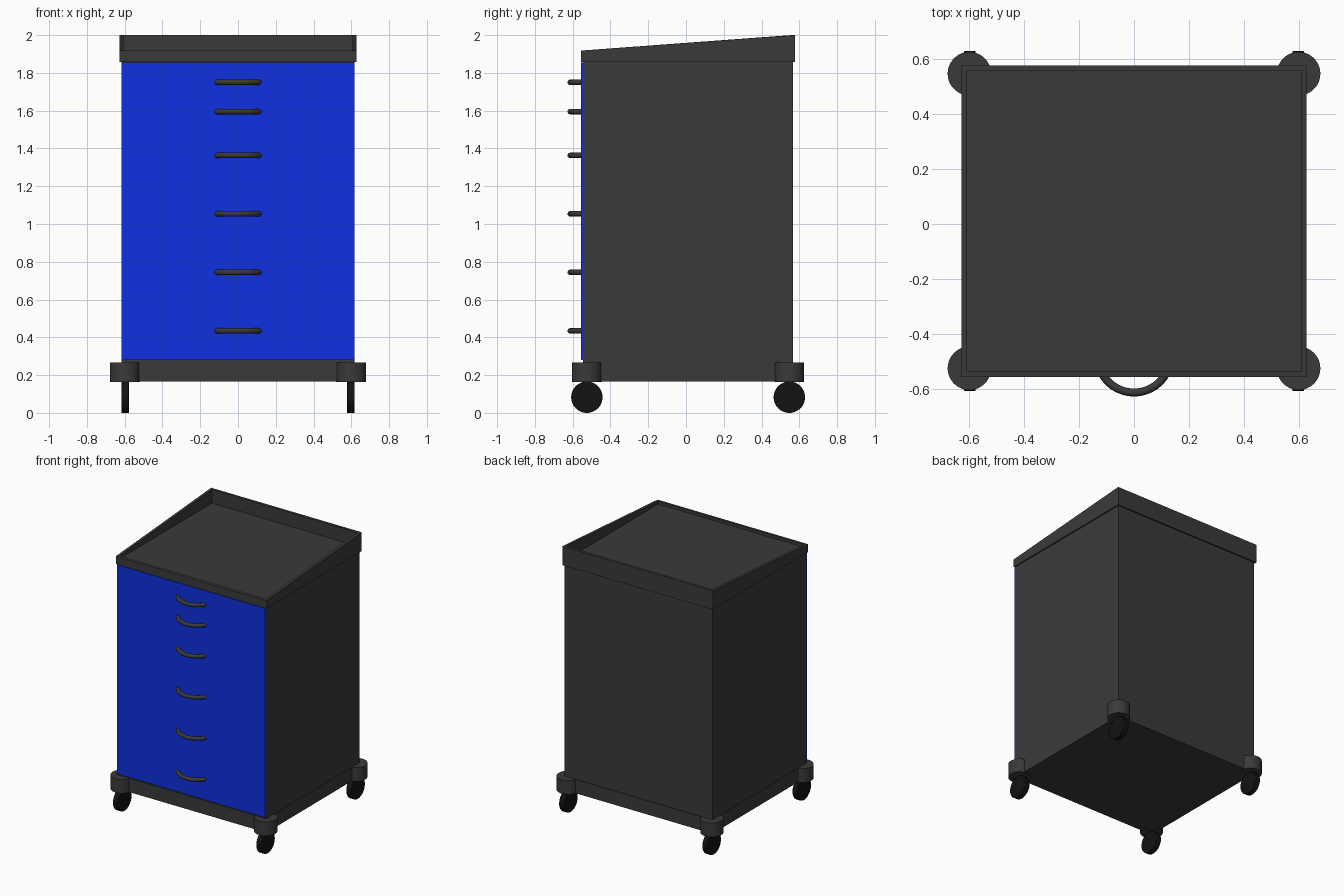
import bpy, bmesh, math

if "Cube" in bpy.data.objects:
    bpy.data.objects.remove(bpy.data.objects["Cube"])


def material(name, rgb):
    m = bpy.data.materials.new(name)
    m.diffuse_color = (*rgb, 1)
    m.use_nodes = True
    m.node_tree.nodes["Principled BSDF"].inputs["Base Color"].default_value = m.diffuse_color
    return m


GREY = material("dark_grey", (0.042, 0.042, 0.042))
BLUE = material("blue", (0.005, 0.03, 0.75))
BLACK = material("rubber_black", (0.006, 0.006, 0.006))


def box(name, x, y, z, mat):
    """Box from (min, max) ranges."""
    bpy.ops.mesh.primitive_cube_add(size=1, location=[sum(r) / 2 for r in (x, y, z)])
    ob = bpy.context.object
    ob.name = name
    ob.scale = [r[1] - r[0] for r in (x, y, z)]
    bpy.ops.object.transform_apply(location=False, rotation=False, scale=True)
    ob.data.materials.append(mat)
    return ob


def cylinder(name, radius, depth, loc, mat, rot=(0, 0, 0), bevel=0):
    bpy.ops.mesh.primitive_cylinder_add(vertices=48, radius=radius, depth=depth,
                                        location=loc, rotation=rot)
    ob = bpy.context.object
    ob.name = name
    ob.data.materials.append(mat)
    bpy.ops.object.shade_smooth_by_angle()
    if bevel:
        b = ob.modifiers.new("soft_edge", 'BEVEL')
        b.width, b.segments = bevel, 2
    return ob


# Cabinet, drawer front and base plate
box("cabinet", (-0.617, 0.617), (-0.545, 0.566), (0.265, 1.865), GREY)
box("drawer_front", (-0.617, 0.617), (-0.557, -0.543), (0.28, 1.855), BLUE)
box("base_plate", (-0.62, 0.62), (-0.548, 0.57), (0.165, 0.268), GREY)

# Sloped tray top: outer bottom, outer rim, inner rim and floor rings
X, Y0, Y1, T = 0.627, -0.557, 0.577, 0.02


def ring(bm, inset, z_front, z_back):
    x, y0, y1 = X - inset, Y0 + inset, Y1 - inset
    return [bm.verts.new(p) for p in ((-x, y0, z_front), (x, y0, z_front),
                                      (x, y1, z_back), (-x, y1, z_back))]


bm = bmesh.new()
rings = [ring(bm, 0, 1.858, 1.858), ring(bm, 0, 1.918, 2.0),
         ring(bm, T, 1.9195, 2.0), ring(bm, T, 1.897, 1.897)]
for a, b in zip(rings, rings[1:]):
    for i in range(4):
        j = (i + 1) % 4
        bm.faces.new((a[i], a[j], b[j], b[i]))
bm.faces.new(rings[0][::-1])
bm.faces.new(rings[3])
bmesh.ops.recalc_face_normals(bm, faces=bm.faces)
me = bpy.data.meshes.new("tray_top")
bm.to_mesh(me)
bm.free()
me.materials.append(GREY)
bpy.context.collection.objects.link(bpy.data.objects.new("tray_top", me))

# Corner bumpers and wheels
for side, sx in (("left", -1), ("right", 1)):
    for end, y in (("front", -0.525), ("back", 0.547)):
        cylinder(f"{end}_{side}_bumper", 0.079, 0.105, (sx * 0.599, y, 0.2155), GREY)
        cylinder(f"{end}_{side}_wheel", 0.083, 0.042, (sx * 0.597, y, 0.083), BLACK,
                 (0, math.pi / 2, 0), 0.004)

# Curved drawer handles
R, CY, A = 0.133, -0.48, math.radians(61)
for n, z in enumerate((1.75, 1.595, 1.363, 1.054, 0.744, 0.434), 1):
    cu = bpy.data.curves.new(f"handle_{n}", 'CURVE')
    cu.dimensions = '3D'
    cu.bevel_depth, cu.bevel_resolution, cu.use_fill_caps = 0.0145, 4, True
    sp = cu.splines.new('POLY')
    sp.points.add(20)
    for i, p in enumerate(sp.points):
        a = -A + 2 * A * i / 20
        p.co = (R * math.sin(a), CY - R * math.cos(a), z, 1)
    sp.use_smooth = True
    cu.materials.append(GREY)
    bpy.context.collection.objects.link(bpy.data.objects.new(f"handle_{n}", cu))
